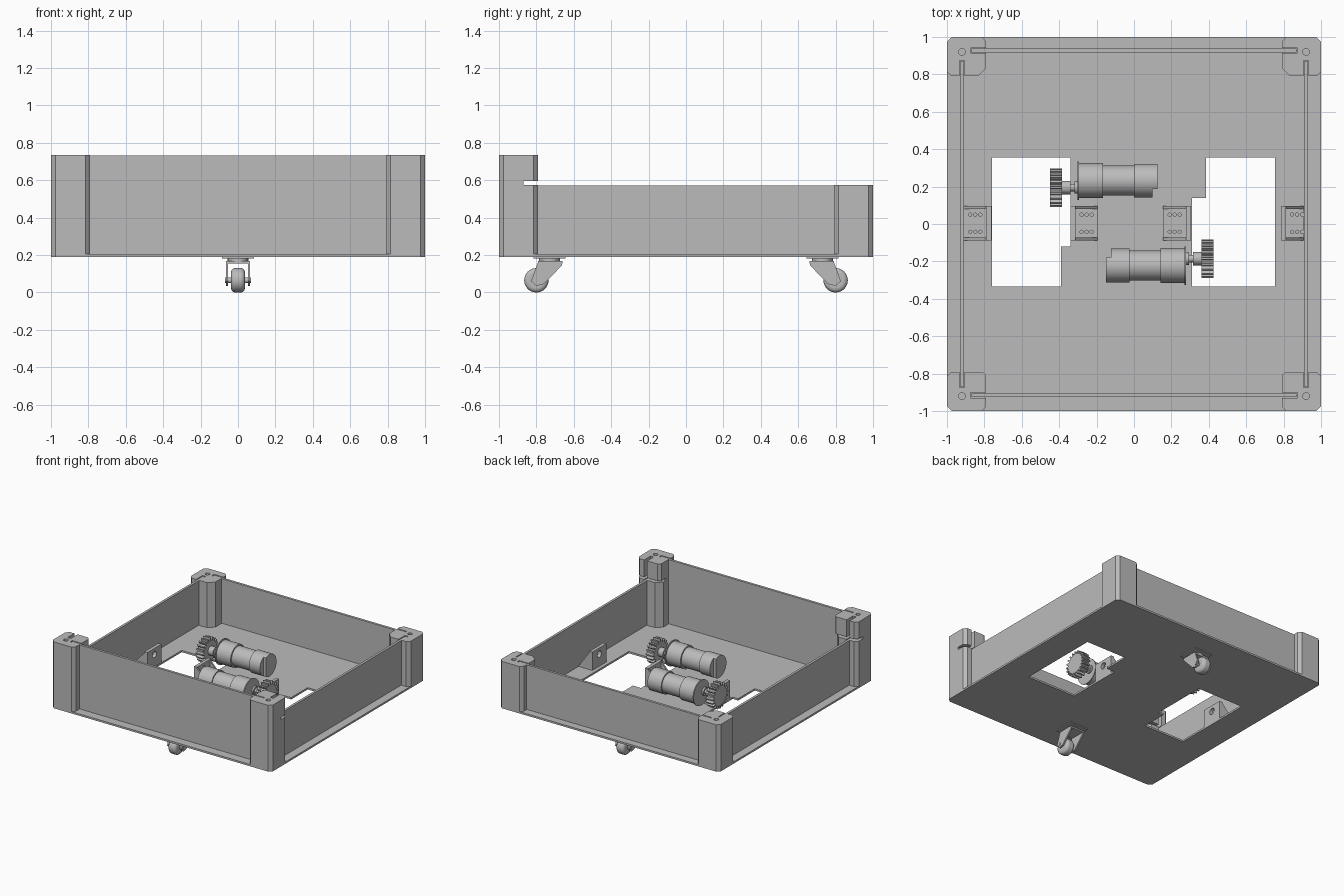
import bpy, bmesh
from math import sin, cos, pi, tau, radians
from mathutils import Matrix, Vector

if "Cube" in bpy.data.objects:
    bpy.data.objects.remove(bpy.data.objects["Cube"])

grey = bpy.data.materials.new("plain grey")
grey.use_nodes = True
GREY = (0.5, 0.5, 0.5, 1)
grey.diffuse_color = GREY
for node in grey.node_tree.nodes:
    if node.type == "BSDF_PRINCIPLED":
        node.inputs["Base Color"].default_value = GREY
parts = []


def prism(name, pts, axis, lo, hi):
    """Extrude a 2D outline along an axis."""
    place = {"x": lambda u, v, w: (w, u, v),
             "y": lambda u, v, w: (u, w, v),
             "z": lambda u, v, w: (u, v, w)}[axis]
    bm = bmesh.new()
    low = [bm.verts.new(place(u, v, lo)) for u, v in pts]
    top = [bm.verts.new(place(u, v, hi)) for u, v in pts]
    bm.faces.new(low)
    bm.faces.new(top)
    for i in range(len(pts)):
        j = (i + 1) % len(pts)
        bm.faces.new((low[i], low[j], top[j], top[i]))
    bmesh.ops.recalc_face_normals(bm, faces=bm.faces)
    mesh = bpy.data.meshes.new(name)
    bm.to_mesh(mesh)
    bm.free()
    mesh.materials.append(grey)
    obj = bpy.data.objects.new(name, mesh)
    bpy.context.collection.objects.link(obj)
    parts.append(obj)
    return obj


def box(name, x0, x1, y0, y1, z0, z1):
    return prism(name, [(x0, y0), (x1, y0), (x1, y1), (x0, y1)], "z", z0, z1)


def rod(name, axis, u, v, r, lo, hi, n=40):
    ring = [(u + r * cos(tau * i / n), v + r * sin(tau * i / n)) for i in range(n)]
    return prism(name, ring, axis, lo, hi)


def cut(obj, *cutters):
    """Subtract the cutters, then discard them."""
    for c in cutters:
        c.hide_render = True
        mod = obj.modifiers.new("cut", "BOOLEAN")
        mod.object, mod.operation, mod.solver = c, "DIFFERENCE", "EXACT"
        bpy.context.view_layer.update()
        graph = bpy.context.evaluated_depsgraph_get()
        mesh = bpy.data.meshes.new_from_object(obj.evaluated_get(graph))
        obj.modifiers.clear()
        obj.data = mesh
        parts.remove(c)
        bpy.data.objects.remove(c)
    return obj


def half_turn(objs, cx, cy):
    """Copy parts, turned half round about a vertical line."""
    c = Vector((cx, cy, 0))
    turn = Matrix.Translation(c) @ Matrix.Rotation(pi, 4, "Z") @ Matrix.Translation(-c)
    for o in objs:
        twin = o.copy()
        twin.data = o.data.copy()
        twin.data.transform(turn)
        twin.name = o.name + "_opposite"
        bpy.context.collection.objects.link(twin)
        parts.append(twin)


FLOOR, LOW, HIGH = 0.205, 0.575, 0.735

# Floor plate with two stepped wheel openings
e, c = 1.0, 0.975
plate = prism("floor_plate", [(-c, -e), (c, -e), (e, -c), (e, c), (c, e), (-c, e), (-e, c), (-e, -c)],
              "z", 0.19, FLOOR)
right_hole = [(-0.76, -0.335), (-0.39, -0.335), (-0.39, -0.12), (-0.34, -0.12), (-0.34, 0.355), (-0.76, 0.355)]
left_hole = [(0.31, -0.335), (0.755, -0.335), (0.755, 0.355), (0.385, 0.355), (0.385, 0.14), (0.31, 0.14)]
cut(plate, prism("cutter", right_hole, "z", 0.1, 0.3), prism("cutter", left_hole, "z", 0.1, 0.3))

# Walls
for s in (-1, 1):
    x0, x1 = sorted((s * 0.91, s * 0.93))
    box("side_wall", x0, x1, -0.87, 0.87, FLOOR, LOW - 0.004)
box("front_wall", -0.87, 0.87, -0.926, -0.906, FLOOR, HIGH - 0.004)
box("back_wall", -0.87, 0.87, 0.917, 0.937, FLOOR, LOW - 0.004)


# Corner posts, grooved for the walls and bored at the top
def post(name, sx, sy, z0, z1, inner):
    outline = [(1, 0.975), (0.975, 1), (0.815, 1), (0.79, 0.975),
               (0.79, 0.79 + inner), (0.79 + inner, 0.79), (0.975, 0.79), (1, 0.815)]
    obj = prism(name, [(sx * x, sy * y) for x, y in outline], "z", z0, z1)
    xs = sorted((sx * 0.906, sx * 0.934))
    ys = sorted((sy * 0.7, sy * 0.875))
    xe = sorted((sx * 0.7, sx * 0.875))
    yc = 0.927 if sy > 0 else -0.916
    return cut(obj, box("cutter", *xs, *ys, 0.1, 0.9),
               box("cutter", *xe, yc - 0.014, yc + 0.014, 0.1, 0.9),
               rod("cutter", "z", sx * 0.92, sy * 0.92, 0.018, z1 - 0.12, 0.9, 24))


for sx in (-1, 1):
    post("back_post", sx, 1, FLOOR, LOW, 0.045)
    lower = post("front_post", sx, -1, FLOOR, HIGH, 0.02)
    xs = sorted((sx * 0.7, sx * 1.1))
    corner = [(sx * 0.7, -0.7), (sx * 0.84, -0.7), (sx * 0.84, -0.785), (sx * 0.785, -0.84), (sx * 0.7, -0.84)]
    cut(lower, box("cutter", *xs, -0.87, -0.7, LOW, 0.595),
        prism("cutter", corner, "z", 0.1, LOW + 0.01))


# Axle brackets: foot, upright with bearing bore, triangular gussets
def bracket(edge, d, length):
    """edge is the face beside the opening, d points away from it."""
    tail, inner = edge + d * length, edge + d * 0.028
    foot = box("bracket_foot", *sorted((edge, tail)), -0.087, 0.095, FLOOR, 0.217)
    holes = [rod("cutter", "z", edge + d * (0.06 + 0.027 * i), y, 0.009, 0.2, 0.25, 12)
             for i in range(3) for y in (-0.042, 0.05)]
    cut(foot, *holes)
    upright = box("bracket_upright", *sorted((edge, inner)), -0.087, 0.095, 0.217, 0.355)
    cut(upright, rod("cutter", "x", 0.004, 0.305, 0.026, -1, 1, 24))
    for y in (-0.087, 0.081):
        prism("bracket_gusset", [(inner, 0.217), (tail, 0.217), (inner, 0.345)], "y", y, y + 0.014)


bracket(-0.762, -1, 0.148)
bracket(-0.34, 1, 0.145)
bracket(0.305, -1, 0.15)
bracket(0.785, 1, 0.12)

# Geared motor, with an offset output shaft
Z, BODY, SHAFT = 0.365, 0.232, 0.195
first = len(parts)
rod("motor_flange", "x", BODY, Z, 0.103, -0.303, -0.295, 48)
rod("motor_gearbox", "x", BODY, Z, 0.093, -0.295, -0.165, 48)
rod("motor_body", "x", BODY, Z, 0.08, -0.165, 0, 48)
cap = rod("motor_end_cap", "x", BODY, Z, 0.09, 0, 0.125, 48)
cut(cap, box("cutter", 0.1, 0.2, 0, 0.188, 0, 1))
rod("motor_shaft", "x", SHAFT, Z, 0.02, -0.45, -0.3, 24)
rod("motor_boss", "x", SHAFT, Z, 0.033, -0.318, -0.3, 24)
rod("gear_hub", "x", SHAFT, Z, 0.036, -0.385, -0.34, 24)

# Spur gear outline
TEETH = 20
outline = []
for i in range(TEETH):
    for step, r in ((-0.3, 0.08), (-0.15, 0.103), (0.15, 0.103), (0.3, 0.08)):
        a = tau * (i + step) / TEETH
        outline.append((SHAFT + r * cos(a), Z + r * sin(a)))
prism("spur_gear", outline, "x", -0.45, -0.385)
half_turn(parts[first:], -0.012, 0.005)

# Swivel caster
first = len(parts)
mount = box("caster_mount", -0.085, 0.085, -0.815, -0.645, 0.182, 0.19)
rod("caster_bearing", "z", 0, -0.73, 0.055, 0.168, 0.182)
box("caster_crown", -0.065, 0.065, -0.79, -0.66, 0.155, 0.168)
fork = [(-0.79, 0.165), (-0.66, 0.165), (-0.663, 0.145), (-0.76, 0.045), (-0.8, 0.035), (-0.828, 0.06)]
for x in (-0.065, 0.053):
    prism("caster_fork", fork, "x", x, x + 0.012)
rod("caster_axle", "x", -0.8, 0.065, 0.015, -0.07, 0.07, 20)
wheel = rod("caster_wheel", "x", -0.8, 0.065, 0.065, -0.037, 0.037, 48)
bevel = wheel.modifiers.new("rounded tread", "BEVEL")
bevel.width, bevel.segments, bevel.limit_method, bevel.angle_limit = 0.022, 4, "ANGLE", radians(40)
half_turn(parts[first:], 0, 0)

# Smooth the round parts, keep edges crisp
bpy.ops.object.select_all(action="DESELECT")
for o in parts:
    o.select_set(True)
bpy.context.view_layer.objects.active = parts[0]
bpy.ops.object.shade_smooth_by_angle(angle=radians(30))
